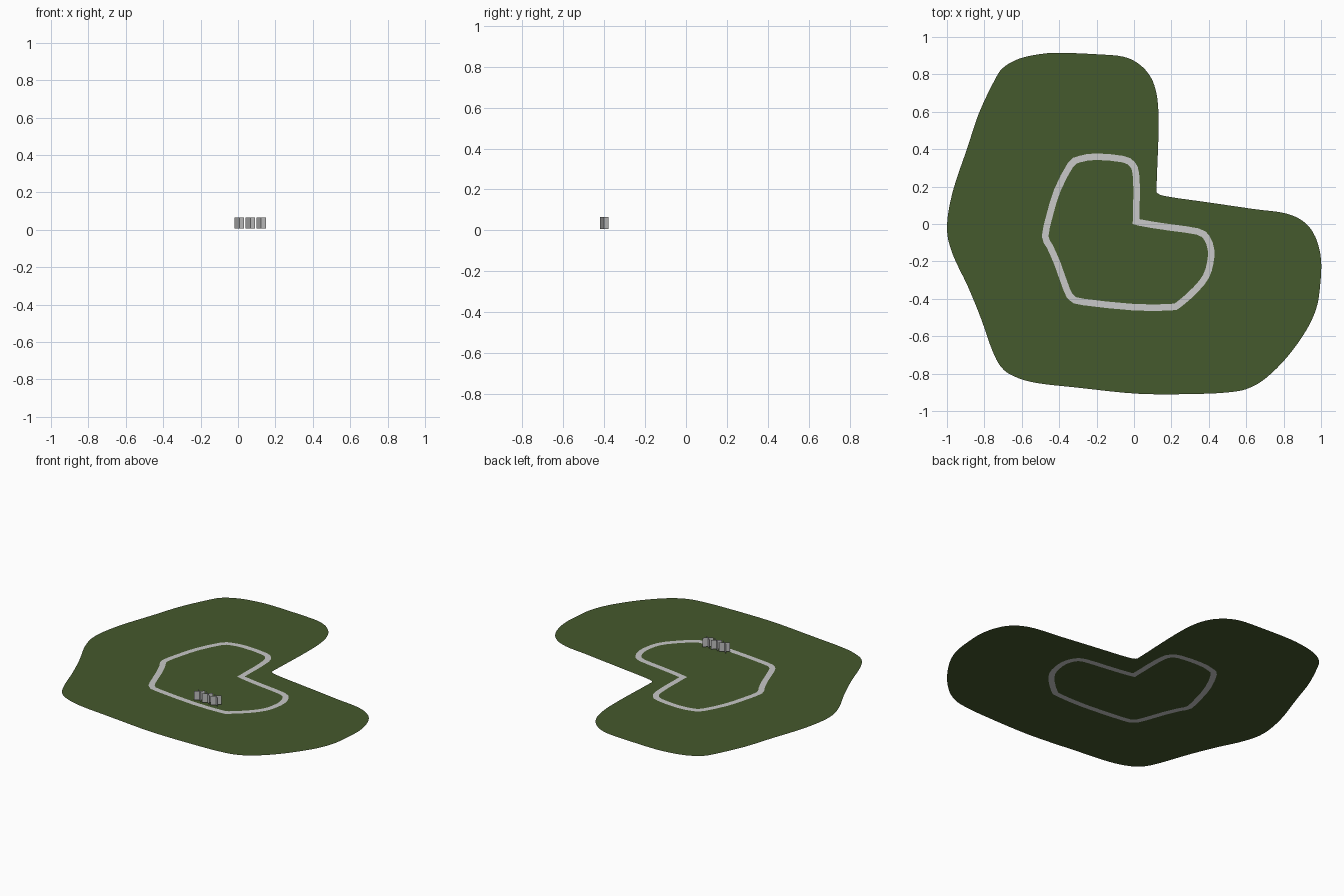
import bpy, bmesh
from mathutils import Vector

if "Cube" in bpy.data.objects:
    bpy.data.objects.remove(bpy.data.objects["Cube"])


def material(name, rgb):
    m = bpy.data.materials.new(name)
    m.diffuse_color = (*rgb, 1)
    m.use_nodes = True
    m.node_tree.nodes["Principled BSDF"].inputs["Base Color"].default_value = m.diffuse_color
    return m


grass = material("grass green", (0.060, 0.100, 0.026))
stone = material("pale path grey", (0.58, 0.58, 0.58))
panel_grey = material("panel grey", (0.55, 0.55, 0.55))


def finish(name, bm, mat):
    me = bpy.data.meshes.new(name)
    bm.to_mesh(me)
    bm.free()
    me.materials.append(mat)
    ob = bpy.data.objects.new(name, me)
    bpy.context.collection.objects.link(ob)
    return ob


def smooth_loop(pts, steps):
    """Closed Catmull-Rom curve through the points."""
    p = [Vector((x, y, 0)) for x, y in pts]
    n, out = len(p), []
    for i in range(n):
        a, b, c, d = p[i - 1], p[i], p[(i + 1) % n], p[(i + 2) % n]
        for k in range(steps):
            t = k / steps
            out.append(0.5 * (2 * b + (c - a) * t + (2 * a - 5 * b + 4 * c - d) * t * t
                              + (3 * b - a - 3 * c + d) * t ** 3))
    return out


def offset(loop, dist):
    """Mitred offset of a clockwise loop; positive is outwards."""
    out = []
    for i, p in enumerate(loop):
        d1 = (p - loop[i - 1]).normalized()
        d2 = (loop[(i + 1) % len(loop)] - p).normalized()
        n1, n2 = Vector((-d1.y, d1.x, 0)), Vector((-d2.y, d2.x, 0))
        m = (n1 + n2).normalized()
        out.append(p + m * dist / max(m.dot(n1), 0.5))
    return out


def filled(name, loops, mat):
    """Flat sheet bounded by the first loop, later loops are holes."""
    bm = bmesh.new()
    for loop in loops:
        vs = [bm.verts.new(p) for p in loop]
        for i in range(len(vs)):
            bm.edges.new((vs[i - 1], vs[i]))
    bmesh.ops.triangle_fill(bm, use_beauty=True, use_dissolve=False,
                            edges=bm.edges[:], normal=(0, 0, 1))
    bm.normal_update()
    for f in bm.faces:
        if f.normal.z < 0:
            f.normal_flip()
    return finish(name, bm, mat)


# Outline of the meadow, clockwise
shore = smooth_loop([
    (-1, -.02), (-.97, .17), (-.89, .41), (-.83, .59), (-.75, .76), (-.70, .835),
    (-.61, .885), (-.49, .91), (-.38, .915), (-.19, .907), (-.06, .895), (.02, .86),
    (.08, .80), (.115, .72), (.13, .61), (.13, .45), (.121, .21), (.126, .165),
    (.19, .145), (.40, .115), (.64, .08), (.81, .057), (.91, .01), (.97, -.07),
    (1, -.19), (.995, -.33), (.975, -.45), (.92, -.57), (.82, -.71), (.71, -.82),
    (.62, -.875), (.53, -.897), (.36, -.908), (.03, -.908), (-.30, -.875),
    (-.52, -.85), (-.64, -.815), (-.71, -.765), (-.76, -.67), (-.82, -.50),
    (-.89, -.33), (-.97, -.16)], 4)

# Centre line of the path, clockwise
track = smooth_loop([
    (-.475, -.065), (-.45, .05), (-.41, .18), (-.34, .315), (-.29, .347), (-.20, .36),
    (-.06, .347), (-.01, .32), (.01, .27), (.014, .15), (.012, .03), (.03, .008),
    (.19, -.018), (.34, -.04), (.39, -.075), (.412, -.14), (.407, -.21), (.385, -.28),
    (.33, -.35), (.24, -.43), (.19, -.445), (0, -.445), (-.27, -.417), (-.33, -.397),
    (-.36, -.35), (-.41, -.21), (-.45, -.12)], 2)
outer, inner = offset(track, .0175), offset(track, -.0175)

# Meadow around the path and lawn inside it
filled("outer_meadow", [shore, outer], grass)
filled("inner_lawn", [inner], grass)

# Path ring, level with the grass
bm = bmesh.new()
a = [bm.verts.new(p) for p in outer]
b = [bm.verts.new(p) for p in inner]
for i in range(len(a)):
    bm.faces.new((a[i - 1], b[i - 1], b[i], a[i]))
bm.normal_update()
for f in bm.faces:
    if f.normal.z < 0:
        f.normal_flip()
finish("path", bm, stone)

# Three pairs of crossed upright panels
for k in range(3):
    cx, cy = .007 + k * .0585, -.40
    bm = bmesh.new()
    for s in (1, -1):
        ends = [(cx - .025, cy - .02 * s), (cx + .025, cy + .02 * s)]
        quad = [(*ends[0], .007), (*ends[1], .007), (*ends[1], .065), (*ends[0], .065)]
        bm.faces.new([bm.verts.new(q) for q in quad])
    finish(f"crossed_panels_{k + 1}", bm, panel_grey)
